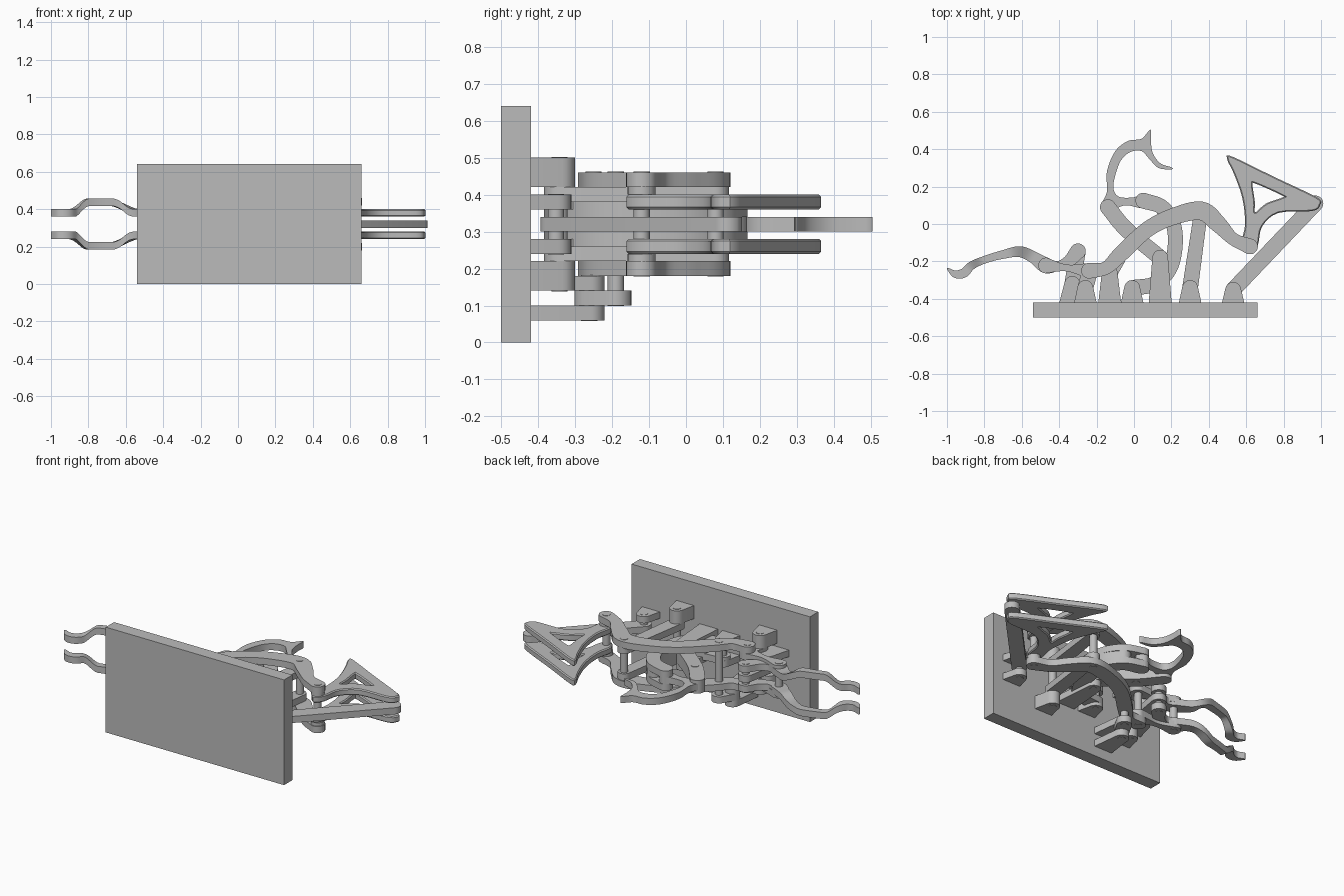
import bpy, bmesh, math
from mathutils import Vector

cube = bpy.data.objects.get("Cube")
if cube:
    bpy.data.objects.remove(cube)

grey = bpy.data.materials.new("plain_grey")
grey.use_nodes = True
grey.diffuse_color = (0.5, 0.5, 0.5, 1)
grey.node_tree.nodes["Principled BSDF"].inputs["Base Color"].default_value = (0.5, 0.5, 0.5, 1)

MID, T, R = 0.32, 0.04, 0.042      # mid height, sheet thickness, pivot radius


def finish(name, bm):
    bmesh.ops.recalc_face_normals(bm, faces=bm.faces)
    me = bpy.data.meshes.new(name)
    bm.to_mesh(me)
    bm.free()
    ob = bpy.data.objects.new(name, me)
    bpy.context.collection.objects.link(ob)
    me.materials.append(grey)
    bpy.ops.object.select_all(action='DESELECT')
    ob.select_set(True)
    bpy.context.view_layer.objects.active = ob
    bpy.ops.object.shade_smooth_by_angle(angle=math.radians(35))
    return ob


def spline(pts, closed=False, steps=6):
    """Smooth curve through the points (any number of components)."""
    p = [Vector(q) for q in pts]
    p = [p[-1]] + p + p[:2] if closed else [2 * p[0] - p[1]] + p + [2 * p[-1] - p[-2]]
    out = []
    for a, b, c, d in zip(p, p[1:], p[2:], p[3:]):
        for i in range(steps):
            t = i / steps
            out.append(0.5 * (2 * b + (c - a) * t + (2 * a - 5 * b + 4 * c - d) * t * t
                              + (3 * b - a - 3 * c + d) * t ** 3))
    return out if closed else out + [p[-2]]


def ribbon(name, pts, z, thick=T, rise=None):
    """Round-ended bar along (x, y, half width) points, lying at height z."""
    path = spline(pts) if len(pts) > 2 else [Vector(q) for q in pts]
    dirs = [(path[min(i + 1, len(path) - 1)] - path[max(i - 1, 0)]).xy.normalized()
            for i in range(len(path))]
    st = [(q.xy, d, q.z) for q, d in zip(path, dirs)]
    angles = [math.radians(a) for a in (15, 30, 45, 60, 75, 88)]
    cap = lambda s, sign: [(s[0] + s[1] * s[2] * sign * math.sin(a), s[1], s[2] * math.cos(a))
                           for a in angles]
    st = cap(st[0], -1)[::-1] + st + cap(st[-1], 1)
    bm, last = bmesh.new(), None
    for c, d, w in st:
        n = Vector((-d.y, d.x)) * w
        h = z + (rise(c.x) if rise else 0)
        ring = [bm.verts.new((*(c + n * s), h + k * thick / 2))
                for s, k in ((1, 1), (1, -1), (-1, -1), (-1, 1))]
        if last:
            for i in range(4):
                bm.faces.new((last[i], last[i - 1], ring[i - 1], ring[i]))
        else:
            bm.faces.new(ring)
        last = ring
    bm.faces.new(last)
    return finish(name, bm)


def sheet(name, loops, z, thick=T, bevel=0.0):
    """Flat plate from closed outlines; later loops become holes."""
    cu = bpy.data.curves.new(name, 'CURVE')
    cu.dimensions, cu.fill_mode = '2D', 'BOTH'
    cu.extrude, cu.bevel_depth, cu.bevel_resolution = thick / 2 - bevel, bevel, 0
    for loop in loops:
        sp = cu.splines.new('POLY')
        sp.points.add(len(loop) - 1)
        for p, q in zip(sp.points, loop):
            p.co = (q[0], q[1], 0, 1)
        sp.use_cyclic_u = True
    tmp = bpy.data.objects.new(name + "_outline", cu)
    bpy.context.collection.objects.link(tmp)
    bpy.context.view_layer.update()
    bm = bmesh.new()
    bm.from_mesh(tmp.to_mesh())
    tmp.to_mesh_clear()
    bpy.data.objects.remove(tmp)
    bmesh.ops.remove_doubles(bm, verts=bm.verts, dist=0.0001)
    bmesh.ops.translate(bm, verts=bm.verts, vec=(0, 0, z))
    return finish(name, bm)


def pin(name, x, y, z0, z1, r=0.022):
    bm = bmesh.new()
    bmesh.ops.create_cone(bm, cap_ends=True, segments=24, radius1=r, radius2=r, depth=z1 - z0)
    bmesh.ops.translate(bm, verts=bm.verts, vec=(x, y, (z0 + z1) / 2))
    return finish(name, bm)


def bracket(name, x, y, z, thick=T, lean=0.0):
    """Tapered mount from the wall to a rounded pivot end."""
    arc = [(x + R * math.cos(a), y + R * math.sin(a))
           for a in (math.radians(10 + 16 * i) for i in range(11))]
    half = 0.062
    return sheet(name, [arc + [(x - half + lean, -0.43), (x + half + lean, -0.43)]], z, thick)


def pair(make, name, *args, off=0.0, **kw):
    """Make a part above and below the middle plane."""
    for side, s in (("upper", 1), ("lower", -1)):
        make(f"{side}_{name}", *args, MID + s * off, **kw)


# Wall board
bm = bmesh.new()
bmesh.ops.create_cube(bm, size=1)
bmesh.ops.scale(bm, verts=bm.verts, vec=(1.2, 0.08, 0.64))
bmesh.ops.translate(bm, verts=bm.verts, vec=(0.06, -0.46, 0.32))
finish("wall_board", bm)

# Mounting brackets
pair(bracket, "rear_bracket", 0.30, -0.342, off=0.14, thick=0.08)
pair(bracket, "front_bracket", -0.26, -0.342, off=0.14, thick=0.08)
pair(bracket, "middle_bracket", 0.14, -0.18, off=0.06)
pair(bracket, "strut_bracket", 0.53, -0.352, off=0.06)
pair(bracket, "inner_bracket", -0.01, -0.342, off=0.06)
pair(bracket, "jaw_bracket", -0.33, -0.32, off=0.06, lean=-0.01)
for n, z in (("outer", 0.08), ("inner", 0.16)):
    bracket(n + "_crank_bracket", -0.13, -0.262, z)

# Crank
ribbon("crank", [(-0.13, -0.26, R), (-0.09, -0.19, R)], 0.12)

# Arched body plates
pair(ribbon, "body_arch", [(-0.24, -0.25, R), (-0.15, -0.235, 0.035), (-0.07, -0.16, 0.042),
                           (0.07, -0.03, 0.042), (0.21, 0.04, 0.045), (0.36, 0.07, 0.05),
                           (0.45, 0.0, 0.045), (0.53, -0.08, 0.034), (0.62, -0.12, R)], off=0.12)

# Straight rockers and links
pair(ribbon, "rear_rocker", [(0.30, -0.342, R), (0.36, 0.08, 0.036)], off=0.08)
pair(ribbon, "front_rocker", [(-0.26, -0.342, R), (-0.235, -0.25, R)], off=0.08)
pair(ribbon, "jaw_link", [(-0.47, -0.222, R), (-0.36, -0.235, 0.018), (-0.24, -0.25, R)], off=0.08)
pair(ribbon, "neck_link", [(-0.14, 0.09, R), (-0.04, -0.03, R), (0.14, -0.18, R)], off=0.02)
ribbon("jaw_rocker", [(-0.33, -0.32, R), (-0.30, -0.146, R)], MID)
ribbon("rear_strut", [(0.53, -0.352, R), (0.97, 0.11, R)], MID)

# Curved yoke that carries the hook
yoke = [(0.05, 0.125, R), (0.15, 0.09, 0.04), (0.21, 0.0, 0.04), (0.22, -0.12, 0.04),
        (0.19, -0.24, 0.04), (0.11, -0.32, 0.04), (-0.01, -0.342, R)]
pair(ribbon, "yoke_cheek", yoke, off=0.04)
ribbon("yoke_core", yoke[1:-1], MID)

# Hook with barbed end
hook = [(-0.18, 0.09), (-0.145, 0.17), (-0.145, 0.28), (-0.1, 0.39), (-0.03, 0.445), (0.04, 0.455),
        (0.088, 0.505), (0.09, 0.45), (0.1, 0.38), (0.14, 0.325), (0.2, 0.303), (0.2, 0.292),
        (0.13, 0.3), (0.08, 0.35), (0.04, 0.39), (-0.02, 0.385), (-0.07, 0.34), (-0.1, 0.26),
        (-0.11, 0.19), (-0.08, 0.145), (0.0, 0.143), (0.05, 0.165), (0.09, 0.125), (0.05, 0.085),
        (-0.04, 0.1), (-0.1, 0.08), (-0.14, 0.05)]
sheet("hook", [spline(hook, True, 4)], MID)

# Open triangular tail plates
outer = [(0.505, 0.345), (0.54, 0.27), (0.585, 0.14), (0.6, 0.0), (0.583, -0.1), (0.62, -0.155),
         (0.657, -0.11), (0.68, -0.01), (0.77, 0.065), (0.95, 0.075), (0.99, 0.105), (0.97, 0.14),
         (0.75, 0.245), (0.53, 0.352)]
inner = [(0.628, 0.215), (0.65, 0.222), (0.80, 0.155), (0.80, 0.138), (0.71, 0.105),
         (0.645, 0.055), (0.64, 0.12)]
pair(sheet, "tail_plate", [spline(outer, True, 4), spline(inner, True, 4)], off=0.06, bevel=0.006)


# Jaws, bowed apart between root and tip
def bow(x):
    def ease(t):
        t = min(max(t, 0), 1)
        return t * t * (3 - 2 * t)
    return 0.057 * ease((-0.54 - x) / 0.14) * ease((x + 0.89) / 0.09)


jaw = [(-0.30, -0.146, R), (-0.35, -0.2, 0.032), (-0.41, -0.225, 0.026), (-0.47, -0.222, R),
       (-0.535, -0.18, 0.032), (-0.61, -0.148, 0.029), (-0.70, -0.163, 0.023), (-0.79, -0.188, 0.02),
       (-0.865, -0.22, 0.022), (-0.91, -0.262, 0.025), (-0.955, -0.268, 0.02), (-0.995, -0.24, 0.006)]
for side, s in (("upper", 1), ("lower", -1)):
    ribbon(side + "_jaw", jaw, MID + s * 0.06, rise=lambda x, s=s: s * bow(x))

# Pivot pins, with collars where two linked plates stand apart
for name, x, y, h in (("rear_mount", 0.30, -0.342, 0.182), ("front_mount", -0.26, -0.342, 0.182),
                      ("middle_mount", 0.14, -0.18, 0.082), ("yoke_mount", -0.01, -0.342, 0.082),
                      ("strut_mount", 0.53, -0.352, 0.082), ("body_top", 0.36, 0.08, 0.142),
                      ("tail", 0.62, -0.12, 0.142), ("body_front", -0.24, -0.25, 0.142),
                      ("jaw", -0.47, -0.222, 0.102), ("neck", -0.04, -0.03, 0.042),
                      ("jaw_rocker", -0.30, -0.146, 0.082)):
    pin(name + "_pin", x, y, MID - h, MID + h)
pin("crank_mount_pin", -0.13, -0.262, 0.058, 0.182)
pin("crank_pin", -0.09, -0.19, 0.098, 0.462)
for s in (-1, 1):
    z = MID + s * 0.09
    pin("tail_collar", 0.62, -0.12, z - 0.01, z + 0.01, R * 0.9)
